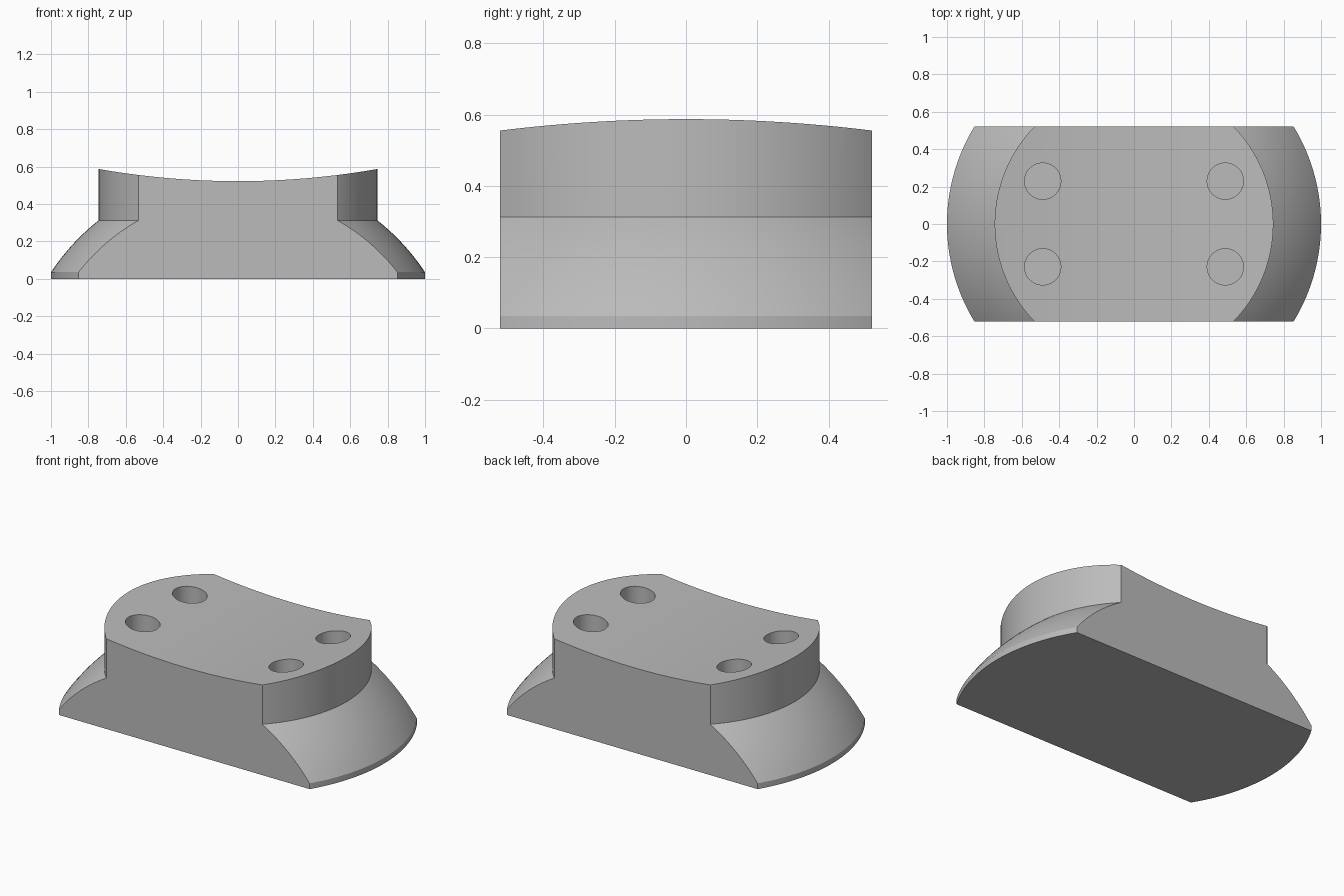
import bpy, bmesh, math

cube = bpy.data.objects.get("Cube")
if cube:
    bpy.data.objects.remove(cube, do_unlink=True)

grey = bpy.data.materials.new("plain grey")
grey.use_nodes = True
colour = (0.5, 0.5, 0.5, 1)
grey.diffuse_color = colour
grey.node_tree.nodes["Principled BSDF"].inputs["Base Color"].default_value = colour

HALF_DEPTH = 0.522
SEGMENTS = 128


def make_object(name, bm):
    bmesh.ops.remove_doubles(bm, verts=bm.verts, dist=1e-5)
    bmesh.ops.recalc_face_normals(bm, faces=bm.faces)
    mesh = bpy.data.meshes.new(name)
    bm.to_mesh(mesh)
    bm.free()
    mesh.materials.append(grey)
    obj = bpy.data.objects.new(name, mesh)
    bpy.context.collection.objects.link(obj)
    return obj


def cut(target, tool, operation):
    mod = target.modifiers.new(tool.name, "BOOLEAN")
    mod.operation = operation
    mod.solver = "EXACT"
    mod.object = tool
    bpy.context.view_layer.objects.active = target
    bpy.ops.object.modifier_apply(modifier=mod.name)
    bpy.data.objects.remove(tool, do_unlink=True)


# Round body: low rim, domed shoulder, upright collar
centre_z, radius = -0.628, 1.2
profile = [(0, 0), (1, 0)]
for i in range(13):
    r = 1 - 0.255 * i / 12
    profile.append((r, centre_z + math.sqrt(radius ** 2 - r ** 2)))
profile += [(0.745, 0.8), (0, 0.8)]

bm = bmesh.new()
verts = [bm.verts.new((r, 0, z)) for r, z in profile]
edges = [bm.edges.new(pair) for pair in zip(verts, verts[1:])]
bmesh.ops.spin(bm, geom=verts + edges, axis=(0, 0, 1), cent=(0, 0, 0),
               angle=2 * math.pi, steps=SEGMENTS)
block = make_object("saddle_block", bm)

# Slab with a hollowed top trims the sides and the saddle surface
saddle_radius, low_z = 4.3, 0.522
outline = [(1.2, -0.2), (-1.2, -0.2)]
for i in range(49):
    x = -1.2 + 2.4 * i / 48
    outline.append((x, low_z + saddle_radius - math.sqrt(saddle_radius ** 2 - x ** 2)))
bm = bmesh.new()
face = bm.faces.new([bm.verts.new((x, -HALF_DEPTH, z)) for x, z in outline])
side = bmesh.ops.extrude_face_region(bm, geom=[face])["geom"]
bmesh.ops.translate(bm, vec=(0, 2 * HALF_DEPTH, 0),
                    verts=[v for v in side if isinstance(v, bmesh.types.BMVert)])
cut(block, make_object("slab_cutter", bm), "INTERSECT")

# Four blind bolt holes
hole_floor, hole_top = 0.25, 0.85
for sx in (-1, 1):
    for sy in (-1, 1):
        bm = bmesh.new()
        bmesh.ops.create_cone(bm, cap_ends=True, segments=48, radius1=0.097,
                              radius2=0.097, depth=hole_top - hole_floor)
        bmesh.ops.translate(bm, verts=bm.verts,
                            vec=(0.488 * sx, 0.229 * sy, (hole_floor + hole_top) / 2))
        cut(block, make_object("hole_cutter", bm), "DIFFERENCE")

bpy.ops.object.select_all(action="DESELECT")
block.select_set(True)
bpy.context.view_layer.objects.active = block
bpy.ops.object.shade_smooth_by_angle(angle=math.radians(25))
